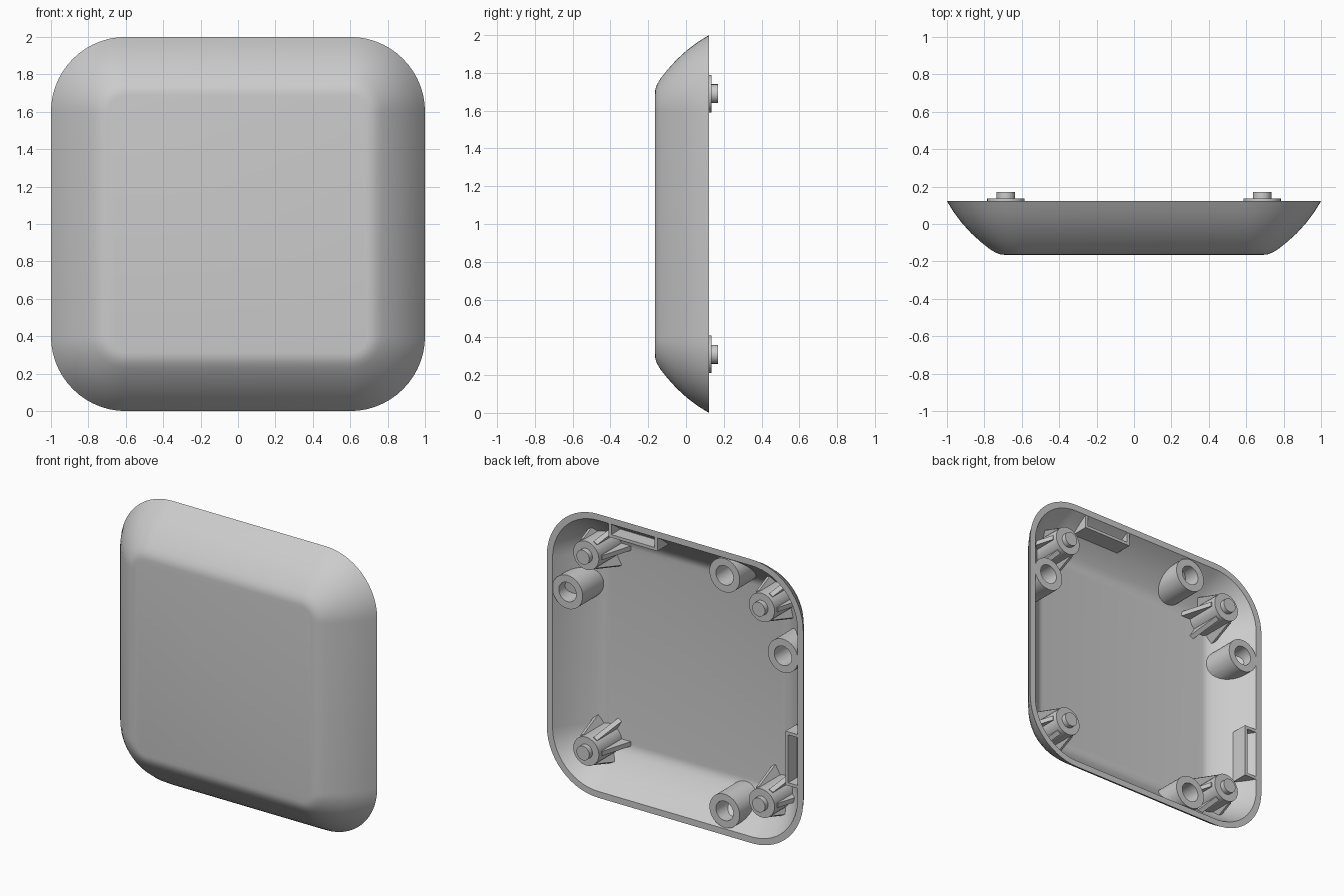
import bpy, bmesh, math
from mathutils import Matrix, Vector

cube = bpy.data.objects.get("Cube")
if cube:
    bpy.data.objects.remove(cube, do_unlink=True)

RIM, FLOOR = 0.122, -0.165

grey = bpy.data.materials.new("light_grey")
grey.use_nodes = True
grey.diffuse_color = (0.6, 0.6, 0.6, 1)
grey.node_tree.nodes["Principled BSDF"].inputs["Base Color"].default_value = (0.6, 0.6, 0.6, 1)


def finish(bm, name, clip=None):
    """Turn a bmesh into an object, optionally trimmed to the shell."""
    bmesh.ops.recalc_face_normals(bm, faces=bm.faces)
    mesh = bpy.data.meshes.new(name)
    bm.to_mesh(mesh)
    bm.free()
    mesh.materials.append(grey)
    ob = bpy.data.objects.new(name, mesh)
    bpy.context.collection.objects.link(ob)
    bpy.ops.object.select_all(action='DESELECT')
    ob.select_set(True)
    bpy.context.view_layer.objects.active = ob
    if clip:
        mod = ob.modifiers.new("trim", 'BOOLEAN')
        mod.operation, mod.object, mod.solver = 'INTERSECT', clip, 'EXACT'
        mod.use_self = True
        bpy.ops.object.modifier_apply(modifier=mod.name)
    bpy.ops.object.shade_smooth_by_angle(angle=math.radians(30))
    return ob


def rounded_loop(bm, inset, y, steps=14):
    """Rounded square lying in a plane of constant y."""
    r = 0.4 - inset
    verts = []
    for k, (sx, sz) in enumerate([(1, 1), (-1, 1), (-1, -1), (1, -1)]):
        for i in range(steps + 1):
            a = math.pi / 2 * (k + i / steps)
            verts.append(bm.verts.new((0.6 * sx + r * math.cos(a), y, 1 + 0.6 * sz + r * math.sin(a))))
    return verts


def loft(sections):
    """Skin a list of (inset, y) sections and cap both ends."""
    bm = bmesh.new()
    loops = [rounded_loop(bm, *s) for s in sections]
    for a, b in zip(loops, loops[1:]):
        for i in range(len(a)):
            j = (i + 1) % len(a)
            bm.faces.new((a[i], a[j], b[j], b[i]))
    bm.faces.new(loops[0])
    bm.faces.new(loops[-1])
    return bm


def rod(bm, x, z, r, y0, y1, segments=32):
    """Closed cylinder running along y."""
    m = Matrix.Translation((x, (y0 + y1) / 2, z)) @ Matrix.Rotation(math.pi / 2, 4, 'X')
    bmesh.ops.create_cone(bm, cap_ends=True, segments=segments, radius1=r, radius2=r,
                          depth=y1 - y0, matrix=m)


# Dished shell: outer profile, then the same profile shrunk for the inside
profile = [(0, RIM), (0.035, 0.065), (0.08, 0.005), (0.13, -0.05), (0.18, -0.095),
           (0.23, -0.135), (0.26, -0.153), (0.285, -0.162), (0.31, FLOOR)]
inner = [(0.045 + 0.85 * i, RIM - 0.845 * (RIM - y)) for i, y in profile]
finish(loft(profile[::-1] + inner), "shell")

# Temporary trimming solid, just inside the outer skin
trim = finish(loft([(i + 0.012, y + 0.006) for i, y in profile[::-1]] + [(0.012, 0.3)]), "trim_solid")
trim.hide_render = True

# Corner posts with six flared ribs and a locating pin
for sx, side in ((1, "left"), (-1, "right")):
    for sz, level in ((1, "upper"), (-1, "lower")):
        x, z = 0.685 * sx, 1 + 0.69 * sz
        name = level + "_" + side
        bm = bmesh.new()
        rod(bm, x, z, 0.1, -0.2, 0.135)
        finish(bm, name + "_post", trim)
        bm = bmesh.new()
        rod(bm, x, z, 0.05, 0.12, 0.17, 24)
        finish(bm, name + "_pin")
        bm = bmesh.new()
        for k in range(6):
            a = k * math.pi / 3
            out = Vector((math.cos(a), 0, math.sin(a)))
            across = Vector((-math.sin(a), 0, math.cos(a))) * 0.016
            sides = []
            for s in (1, -1):
                sides.append([bm.verts.new(Vector((x, y, z)) + out * r + across * s)
                              for r, y in ((0.06, 0.105), (0.105, 0.105), (0.18, -0.15), (0.06, -0.15))])
            bm.faces.new(sides[0])
            bm.faces.new(sides[1][::-1])
            for i in range(4):
                j = (i + 1) % 4
                bm.faces.new((sides[0][i], sides[1][i], sides[1][j], sides[0][j]))
        finish(bm, name + "_ribs", trim)

# Hollow screw bosses against the walls
bosses = {"left": (0.84, 1.385), "right": (-0.84, 1.385), "top": (-0.385, 1.83), "bottom": (-0.385, 0.17)}
for name, (x, z) in bosses.items():
    bm = bmesh.new()
    rings = []
    for r, y in ((0.118, -0.2), (0.118, 0.12), (0.068, 0.12), (0.068, -0.2)):
        rings.append([bm.verts.new((x + r * math.cos(t * math.pi / 16), y, z + r * math.sin(t * math.pi / 16)))
                      for t in range(32)])
    for a, b in zip(rings, rings[1:] + rings[:1]):
        for i in range(32):
            j = (i + 1) % 32
            bm.faces.new((a[i], a[j], b[j], b[i]))
    finish(bm, name + "_boss", trim)

# Slotted latch blocks on the top and right walls
latches = {"top": ((0.33, 1.92), (0.38, 0.12)), "right": ((-0.92, 0.67), (0.12, 0.38))}
for name, ((x, z), (w, h)) in latches.items():
    bm = bmesh.new()
    m = Matrix.Translation((x, 0.04, z)) @ Matrix.Diagonal((w, 0.16, h, 1))
    bmesh.ops.create_cube(bm, size=1, matrix=m)
    bm.normal_update()
    mouth = max(bm.faces, key=lambda f: f.calc_center_median().y)
    bmesh.ops.inset_region(bm, faces=[mouth], thickness=0.03)
    hole = bmesh.ops.extrude_face_region(bm, geom=[mouth])
    bmesh.ops.delete(bm, geom=[mouth], context='FACES_ONLY')
    moved = [g for g in hole["geom"] if isinstance(g, bmesh.types.BMVert)]
    bmesh.ops.translate(bm, verts=moved, vec=(0, -0.1, 0))
    finish(bm, name + "_latch", trim)

bpy.data.objects.remove(trim, do_unlink=True)
